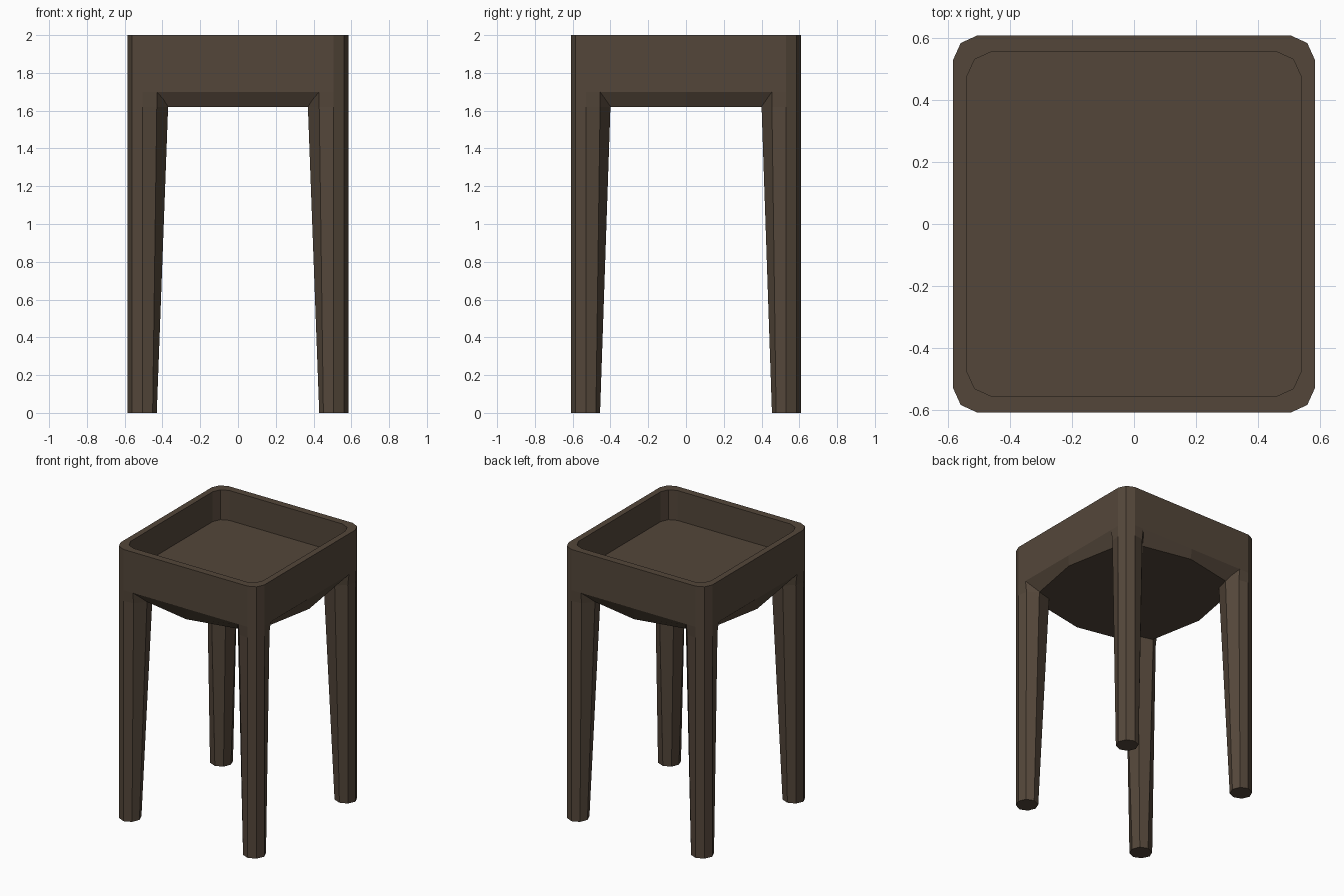
import bpy, bmesh

if "Cube" in bpy.data.objects:
    bpy.data.objects.remove(bpy.data.objects["Cube"])

HX, HY = 0.585, 0.61      # half sizes of the body
TOP, FLOOR, EDGE, BASE = 2.0, 1.78, 1.70, 1.62

wood = bpy.data.materials.new("dark brown")
wood.diffuse_color = (0.088, 0.062, 0.042, 1)
wood.use_nodes = True
wood.node_tree.nodes["Principled BSDF"].inputs["Base Color"].default_value = wood.diffuse_color


def around(quadrant):
    """Mirror the points of the +x +y corner (counter-clockwise) to all four corners."""
    q = quadrant
    loop = (q + [(-x, y) for x, y in reversed(q)]
            + [(-x, -y) for x, y in q] + [(x, -y) for x, y in reversed(q)])
    clean = []
    for p in loop:            # drop doubled points on the mirror axes
        if not clean or abs(p[0] - clean[-1][0]) + abs(p[1] - clean[-1][1]) > 1e-5:
            clean.append(p)
    if abs(clean[0][0] - clean[-1][0]) + abs(clean[0][1] - clean[-1][1]) < 1e-5:
        clean.pop()
    return clean


def loft(name, sections):
    """Skin a stack of (loop, z) sections and cap both ends."""
    bm = bmesh.new()
    rings = [[bm.verts.new((x, y, z)) for x, y in loop] for loop, z in sections]
    n = len(rings[0])
    for a, b in zip(rings, rings[1:]):
        for i in range(n):
            j = (i + 1) % n
            bm.faces.new((a[i], a[j], b[j], b[i]))
    bm.faces.new(rings[0][::-1])
    bm.faces.new(rings[-1])
    bmesh.ops.recalc_face_normals(bm, faces=bm.faces)
    me = bpy.data.meshes.new(name)
    bm.to_mesh(me)
    bm.free()
    me.materials.append(wood)
    ob = bpy.data.objects.new(name, me)
    bpy.context.collection.objects.link(ob)
    return ob


def body_loop(hx, hy):
    """Rounded rectangle with extra points at the leg joints and side middles."""
    return around([(hx, 0), (hx, 0.455), (hx, hy - 0.08), (hx - 0.025, hy - 0.025),
                   (hx - 0.08, hy), (0.43, hy), (0, hy)])


# underside outline: reaches the outer face mid-side, drawn in beside the legs
under = around([(HX - 0.005, 0), (HX - 0.08, 0.40), (HX - 0.085, 0.47), (0.48, 0.505),
                (0.445, HY - 0.085), (0.37, HY - 0.08), (0, HY - 0.005)])
opening = body_loop(HX - 0.045, HY - 0.053)

# tray-shaped top: bulged underside, apron, rim, recess
loft("tray_top", [(under, BASE), (body_loop(HX, HY), EDGE), (body_loop(HX, HY), TOP),
                  (opening, TOP), (opening, FLOOR)])

# legs: octagonal feet widening inward towards the apron
foot = [(0.585, 0.53), (0.56, 0.585), (0.505, 0.61), (0.452, 0.587),
        (0.43, 0.532), (0.452, 0.477), (0.507, 0.455), (0.562, 0.477)]
knee = [(0.585, 0.53), (0.56, 0.585), (0.505, 0.61), (0.43, 0.60),
        (0.37, 0.53), (0.395, 0.43), (0.507, 0.40), (0.575, 0.455)]
joint = [(0.585, 0.53), (0.56, 0.585), (0.505, 0.61), (0.43, 0.61),
         (0.36, 0.54), (0.39, 0.42), (0.507, 0.39), (0.585, 0.455)]
for side, sx in (("left", -1), ("right", 1)):
    for end, sy in (("front", -1), ("back", 1)):
        flip = lambda pts: [(sx * x, sy * y) for x, y in pts]
        loft(f"{end}_{side}_leg", [(flip(foot), 0), (flip(knee), BASE), (flip(joint), EDGE)])
